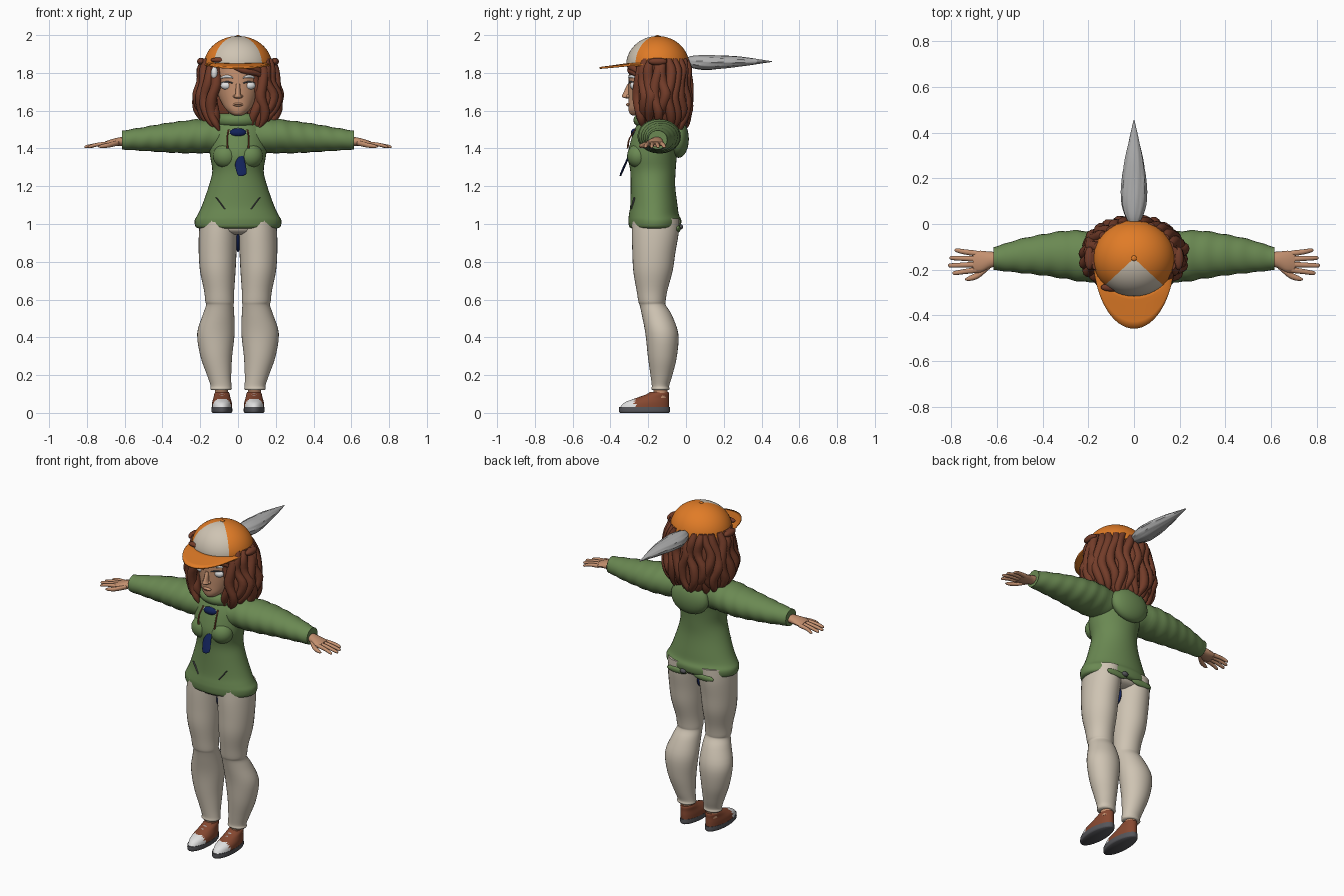
import bpy, bmesh, math, random
from mathutils import Vector

random.seed(4)
cube = bpy.data.objects.get("Cube")
if cube:
    bpy.data.objects.remove(cube, do_unlink=True)


def material(name, *rgb):
    m = bpy.data.materials.new(name)
    m.use_nodes = True
    m.diffuse_color = (*rgb, 1)
    m.node_tree.nodes["Principled BSDF"].inputs["Base Color"].default_value = (*rgb, 1)
    return m


green = material("sweater green", .145, .25, .085)
cream = material("trouser cream", .62, .55, .45)
orange = material("cap orange", .75, .2, .02)
brown = material("hair brown", .17, .045, .022)
skin = material("skin tan", .55, .28, .16)
grey = material("feather grey", .42, .42, .42)
navy = material("navy blue", .006, .016, .1)
white = material("soft white", .75, .75, .75)
dark = material("dark grey", .09, .09, .1)
leather = material("shoe leather", .24, .065, .03)


def finish(name, bm, mats, mirror=False, rule=None):
    """Turn a bmesh into a smooth-shaded object; rule picks a material slot by face centre."""
    bmesh.ops.recalc_face_normals(bm, faces=bm.faces)
    if rule:
        for f in bm.faces:
            f.material_index = rule(f.calc_center_median())
    me = bpy.data.meshes.new(name)
    bm.to_mesh(me)
    bm.free()
    for m in mats:
        me.materials.append(m)
    me.shade_smooth()
    me.set_sharp_from_angle(angle=math.radians(52))
    ob = bpy.data.objects.new(name, me)
    bpy.context.collection.objects.link(ob)
    if mirror:
        ob.modifiers.new("mirror", 'MIRROR')
    return ob


def smooth_path(rings, steps):
    """Catmull-Rom interpolation of section tuples."""
    rows = [Vector(r) for r in rings]
    rows = [rows[0], *rows, rows[-1]]
    out = []
    for a, b, c, d in zip(rows, rows[1:], rows[2:], rows[3:]):
        for i in range(steps):
            t = i / steps
            out.append(b + (c - a) * t / 2 + (a - b * 2.5 + c * 2 - d / 2) * t**2
                       + ((b - c) * 3 + d - a) / 2 * t**3)
    return out + [rows[-1]]


def loft(name, axis, tubes, *mats, sides=24, steps=4, mirror=False, rule=None, ripple=None):
    """Elliptical sections (x, y, z, radius, radius) skinned along an axis."""
    u, v = {'x': (1, 2), 'y': (0, 2), 'z': (0, 1)}[axis]
    bm = bmesh.new()
    for rings in tubes:
        loops = []
        for s in smooth_path(rings, steps):
            loop = []
            for k in range(sides):
                a = math.tau * k / sides
                grow = ripple(s, a) if ripple else 1
                p = Vector(s[:3])
                p[u] += max(s[3], .001) * math.cos(a) * grow
                p[v] += max(s[4], .001) * math.sin(a) * grow
                loop.append(bm.verts.new(p))
            loops.append(loop)
        for lo, hi in zip(loops, loops[1:]):
            for k in range(sides):
                n = (k + 1) % sides
                bm.faces.new((lo[k], lo[n], hi[n], hi[k]))
        bm.faces.new(loops[0])
        bm.faces.new(loops[-1])
    return finish(name, bm, mats, mirror, rule)


def column(rows, x=0):
    """Sections on the middle plane from (z, y, rx, ry) rows."""
    return [(x, y, z, rx, ry) for z, y, rx, ry in rows]


def blob(name, mat, centre, size, mirror=False):
    bm = bmesh.new()
    bmesh.ops.create_uvsphere(bm, u_segments=24, v_segments=14, radius=1)
    for vert in bm.verts:
        vert.co = Vector(c + s * p for c, s, p in zip(centre, size, vert.co))
    return finish(name, bm, [mat], mirror)


# Sweater: body, sleeves, collar and hood
loft("sweater_body", 'z', [column([
    (.975, -.165, .2, .115), (.985, -.165, .224, .135), (1.02, -.165, .229, .14),
    (1.05, -.17, .213, .132), (1.1, -.17, .19, .125), (1.2, -.175, .155, .118),
    (1.28, -.175, .136, .12), (1.36, -.178, .148, .13), (1.43, -.165, .155, .13),
    (1.5, -.15, .15, .122), (1.55, -.145, .115, .1), (1.57, -.14, .07, .07)])],
    green, sides=40)
loft("sleeve", 'x', [[
    (.07, -.15, 1.465, .1, .09), (.2, -.143, 1.465, .112, .09), (.3, -.135, 1.46, .105, .085),
    (.4, -.135, 1.456, .09, .075), (.5, -.14, 1.45, .074, .063),
    (.6, -.15, 1.445, .053, .051), (.615, -.15, 1.445, .052, .05)]],
    green, mirror=True, steps=8,
    ripple=lambda s, a: 1 + .02 * math.sin(s[0] * 80 + math.sin(a) * 2))
blob("sweater_bust", green, (.065, -.25, 1.36), (.068, .062, .065), True)
blob("hood", green, (0, -.04, 1.45), (.125, .055, .1))
bm = bmesh.new()
count = 36
loops = []
for i in range(count):
    a = math.tau * i / count
    out = Vector((math.cos(a), math.sin(a), 0))
    mid = Vector((.1 * out.x, -.15 + .095 * out.y, 1.55))
    loops.append([bm.verts.new(mid + .034 * (out * math.cos(b) + Vector((0, 0, math.sin(b)))))
                  for b in (math.tau * j / 12 for j in range(12))])
for i in range(count):
    for j in range(12):
        bm.faces.new((loops[i][j], loops[i - 1][j], loops[i - 1][j - 1], loops[i][j - 1]))
finish("collar", bm, [green])
loft("pocket_slit", 'z', [[(.07, -.287, 1.08, .004, .005), (.115, -.274, 1.14, .004, .005)]],
     dark, sides=8, mirror=True)
loft("drawstring", 'z', [[(.055, -.309, 1.4, .005, .005), (.058, -.3, 1.45, .004, .004),
                          (.05, -.268, 1.5, .004, .004)]], leather, sides=8, mirror=True)
blob("sweater_tatter", green, (.09, -.043, .975), (.07, .014, .02), True)
blob("shirt_front", cream, (0, -.262, 1.475), (.054, .022, .034))
blob("neck_scarf", navy, (0, -.268, 1.483), (.045, .024, .024))
loft("pendant", 'z', [[(.015, -.347, 1.255, .012, .004), (.02, -.342, 1.27, .026, .006),
                       (.012, -.32, 1.32, .027, .006), (.018, -.302, 1.36, .012, .005)]],
     navy, sides=12)

# Trousers
loft("trouser_leg", 'z', [[
    (.09, -.135, .12, .05, .042), (.09, -.135, .128, .057, .048), (.09, -.135, .145, .055, .046),
    (.1, -.13, .2, .064, .058), (.115, -.125, .3, .084, .077), (.117, -.128, .42, .099, .087),
    (.103, -.155, .52, .083, .079), (.096, -.176, .57, .073, .069), (.097, -.18, .59, .076, .072),
    (.1, -.18, .65, .08, .082), (.107, -.175, .75, .094, .104), (.108, -.17, .85, .1, .114),
    (.105, -.163, .95, .102, .124), (.1, -.16, 1.03, .1, .125)]],
    cream, mirror=True, sides=32)
loft("trouser_hips", 'z', [column([(.945, -.165, .1, .07), (.97, -.162, .19, .11),
                                   (1.05, -.16, .19, .12)])], cream)
blob("crotch_patch", navy, (0, -.16, .91), (.012, .05, .06))
blob("belt_tag", dark, (.04, -.03, .985), (.02, .015, .014))

# Shoes
loft("shoe_sole", 'z', [column([(0, -.22, .05, .13), (.008, -.22, .055, .135),
                                (.03, -.22, .054, .134)], .085)], dark, mirror=True, sides=32)
loft("shoe_upper", 'z', [column([
    (.028, -.22, .053, .13), (.055, -.207, .052, .118), (.08, -.175, .045, .085),
    (.1, -.147, .041, .058), (.11, -.142, .036, .05)], .085)],
    leather, white, mirror=True, sides=32, rule=lambda c: int(c.y < -.27))
loft("shoe_laces", 'x', [[(.052, y, z - .012, .008, .005), (.085, y, z, .008, .005),
                          (.118, y, z - .012, .008, .005)]
                         for y, z in ((-.25, .075), (-.225, .088), (-.2, .098))],
     grey, sides=8, mirror=True)
loft("ankle", 'z', [column([(.08, -.135, .036, .038), (.16, -.135, .033, .034)], .088)],
     skin, mirror=True)

# Hands: palm, four fingers and thumb
palm = [(.59, -.152, 1.438, .03, .026), (.63, -.157, 1.436, .036, .023),
        (.67, -.165, 1.43, .048, .019), (.705, -.165, 1.424, .046, .013)]
fingers = [[(.69, -.165 + .024 * k, 1.425, .013, .012),
            (.745, -.165 + .029 * k, 1.42, .011, .01),
            (tip - .01, -.165 + .033 * k, 1.41, .009, .008),
            (tip, -.165 + .033 * k, 1.407, .003, .003)]
           for k, tip in ((-1.5, .795), (-.5, .813), (.5, .807), (1.5, .785))]
thumb = [(.63, -.18, 1.43, .015, .014), (.68, -.222, 1.418, .015, .013),
         (.72, -.238, 1.412, .011, .01), (.74, -.242, 1.41, .003, .003)]
loft("hand", 'x', [palm, thumb, *fingers], skin, sides=14, mirror=True)

# Head and face
loft("head", 'z', [column([
    (1.575, -.265, .02, .02), (1.585, -.255, .04, .043), (1.61, -.235, .067, .07),
    (1.65, -.205, .092, .1), (1.71, -.18, .115, .125), (1.79, -.165, .13, .138),
    (1.87, -.16, .13, .135)])], skin, sides=32)
loft("neck", 'z', [column([(1.47, -.155, .055, .055), (1.62, -.17, .05, .05)])], skin)
loft("nose", 'z', [column([(1.664, -.305, .008, .008), (1.672, -.312, .021, .026),
                           (1.69, -.308, .014, .026), (1.74, -.298, .011, .012)])],
     skin, sides=16)
blob("lips", skin, (0, -.304, 1.632), (.028, .013, .01))
blob("mouth_line", leather, (0, -.312, 1.632), (.02, .007, .002))
blob("nostril_wing", skin, (.016, -.307, 1.676), (.01, .01, .009), True)
blob("eye", white, (.06, -.275, 1.733), (.032, .022, .022), True)
for part, mat, height, thick in (("eyelid", dark, 1.753, .004), ("eyebrow", white, 1.782, .008)):
    loft(part, 'x', [[(.026, -.302, height - .008, .004, .003), (.058, -.293, height, .006, thick),
                      (.098, -.258, height - .01, .004, .003)]], mat, sides=8, mirror=True)
blob("ear", skin, (.125, -.16, 1.72), (.02, .03, .04), True)
blob("hair_clip", white, (-.125, -.265, 1.8), (.018, .02, .034))

# Hair: inner mass and two layers of wavy locks around sides and back
loft("hair_mass", 'z', [column([(1.5, -.075, .11, .06), (1.6, -.085, .165, .085),
                                (1.7, -.09, .18, .09), (1.87, -.1, .16, .09)])], brown)
locks = []
for layer, spread in enumerate((1, .88)):
    for i in range(-10, 11):
        angle = math.radians(i * 14 + layer * 7)
        phase = random.uniform(0, math.tau)
        end = 1.48 + .04 * abs(math.sin(angle)) + random.uniform(-.02, .03) - layer * .01
        lock = []
        for t, rx, ry, r in ((0, .17, .135, .018), (.15, .188, .142, .027), (.35, .198, .146, .028),
                             (.55, .213, .15, .029), (.75, .205, .146, .027),
                             (.9, .185, .135, .02), (1, .165, .125, .004)):
            a = angle + .09 * math.sin(phase + t * 9)
            wave = spread + .03 * math.cos(phase + t * 11)
            lock.append((rx * wave * math.sin(a), -.137 + ry * wave * math.cos(a),
                         1.875 + (end - 1.875) * t, r, r))
        locks.append(lock)
loft("hair_locks", 'z', locks, brown, sides=10, steps=3)
loft("hair_fringe", 'x', [[(-.07, -.27, 1.85, .02, .012), (.02, -.292, 1.835 - d, .02, .018),
                           (.1, -.265, 1.82 - d, .02, .018), (.16, -.21, 1.78 - d, .01, .006)]
                          for d in (0, .02)], brown, sides=12)
blob("hair_tuft", brown, (.195, -.15, 1.86), (.022, .05, .02), True)

# Cap: dome with a pale front panel, brim and button
dome = [(0, -.15, 1.84 + .155 * math.sin(a), .18 * math.cos(a), .167 * math.cos(a))
        for a in (math.radians(d) for d in range(0, 91, 10))]
loft("cap_dome", 'z', [dome], orange, cream, sides=48,
     rule=lambda c: int(abs(math.atan2(c.x / .18, -(c.y + .15) / .167)) < math.pi / 4))
blob("cap_button", orange, (0, -.15, 1.994), (.012, .012, .006))
blob("cap_patch", brown, (-.1, -.277, 1.868), (.045, .018, .014))
bm = bmesh.new()
grid = []
for row in range(6):
    reach = .15 + .157 * row / 5
    grid.append([])
    for col in range(33):
        a = math.pi * (col / 32 - .5)
        y = -.15 - reach * math.cos(a)
        drop = .14 * max(0, -y - .3) + .25 * math.sin(a)**2 * (row / 5) * .04
        grid[-1].append(bm.verts.new((.174 * math.sin(a), y, 1.848 - drop)))
for near, far in zip(grid, grid[1:]):
    for i in range(32):
        bm.faces.new((near[i], near[i + 1], far[i + 1], far[i]))
bmesh.ops.remove_doubles(bm, verts=bm.verts, dist=.0005)
brim = finish("cap_brim", bm, [orange])
solid = brim.modifiers.new("thickness", 'SOLIDIFY')
solid.thickness = .01
solid.offset = 0

# Feather trailing from the back of the cap
loft("feather", 'y', [[
    (0, -.01, 1.86, .012, .012), (0, .03, 1.858, .038, .032), (0, .1, 1.855, .058, .041),
    (0, .19, 1.857, .055, .036), (0, .28, 1.86, .042, .028), (0, .37, 1.86, .022, .015),
    (0, .455, 1.86, .002, .002)]], grey, sides=32,
    ripple=lambda s, a: 1 - .1 * math.cos(5 * a + s[1] * 9)**2)
